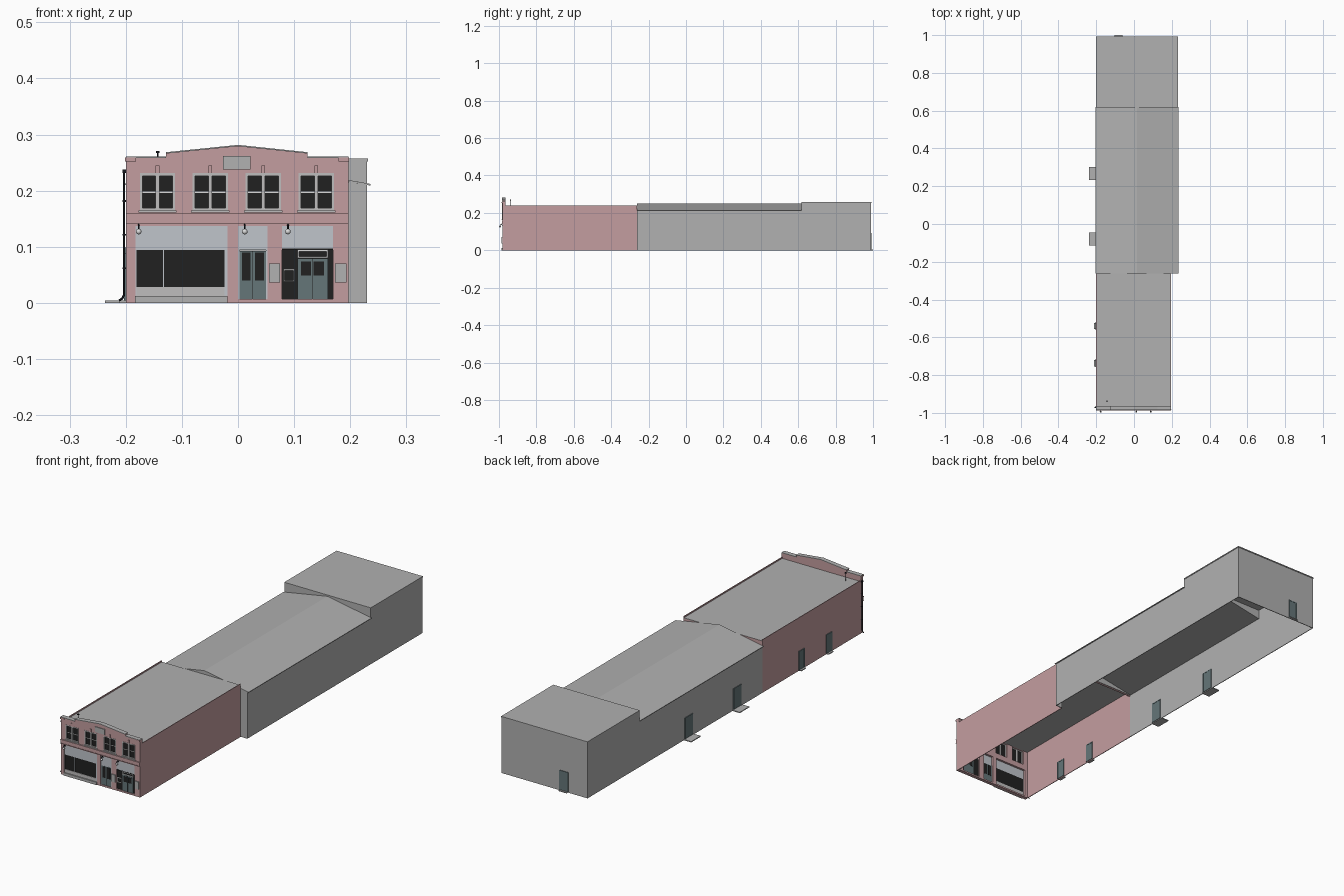
import bpy, bmesh, math
from mathutils import Vector

if "Cube" in bpy.data.objects:
    bpy.data.objects.remove(bpy.data.objects["Cube"])


def mat(name, r, g, b):
    m = bpy.data.materials.new(name)
    m.diffuse_color = (r, g, b, 1)
    m.use_nodes = True
    m.node_tree.nodes["Principled BSDF"].inputs["Base Color"].default_value = m.diffuse_color
    return m


PINK = mat("pink_brick", 0.55, 0.34, 0.35)
GRAY = mat("gray_render", 0.44, 0.44, 0.44)
PANEL = mat("pale_blue_panel", 0.53, 0.56, 0.60)
TRIM = mat("pale_trim", 0.52, 0.51, 0.51)
TEAL = mat("teal_door", 0.13, 0.18, 0.19)
GLASS = mat("black_glass", 0.015, 0.015, 0.015)
WHITE = mat("white_frame", 0.72, 0.72, 0.72)
IRON = mat("dark_iron", 0.008, 0.009, 0.013)


def finish(name, bm, m):
    bmesh.ops.recalc_face_normals(bm, faces=bm.faces)
    me = bpy.data.meshes.new(name)
    bm.to_mesh(me)
    bm.free()
    if m:
        me.materials.append(m)
    ob = bpy.data.objects.new(name, me)
    bpy.context.collection.objects.link(ob)
    return ob


def boxes(name, spans, m):
    """One object made of boxes given as (x0, x1, y0, y1, z0, z1)."""
    bm = bmesh.new()
    for x0, x1, y0, y1, z0, z1 in spans:
        vs = bmesh.ops.create_cube(bm, size=1)["verts"]
        for v in vs:
            v.co = Vector((x0 + (v.co.x + .5) * (x1 - x0),
                           y0 + (v.co.y + .5) * (y1 - y0),
                           z0 + (v.co.z + .5) * (z1 - z0)))
    return finish(name, bm, m)


def prism(name, pts, y0, y1, m):
    """Extrude an x-z outline along y."""
    bm = bmesh.new()
    f = bm.faces.new([bm.verts.new((x, y0, z)) for x, z in pts])
    r = bmesh.ops.extrude_face_region(bm, geom=[f])
    for v in r["geom"]:
        if isinstance(v, bmesh.types.BMVert):
            v.co.y = y1
    return finish(name, bm, m)


def tube(name, pts, r, m):
    cu = bpy.data.curves.new(name, "CURVE")
    cu.dimensions = "3D"
    cu.bevel_depth, cu.bevel_resolution, cu.use_fill_caps = r, 1, True
    sp = cu.splines.new("POLY")
    sp.points.add(len(pts) - 1)
    for p, c in zip(sp.points, pts):
        p.co = (*c, 1)
    cu.materials.append(m)
    ob = bpy.data.objects.new(name, cu)
    bpy.context.collection.objects.link(ob)


T = 0.003                      # sheet wall thickness
F, FB = -0.982, -0.966         # facade front and back
J1, J2, B = -0.262, 0.618, 0.99  # section joints and rear end
L, R, RW = -0.2, 0.197, 0.23   # left, right, wide right

# Front section: side walls rising just above a flat roof
boxes("front_side_walls", [(L, L + T, FB, J1, 0, 0.24), (R - T, R, FB, J1, 0, 0.24)], PINK)
boxes("front_roof", [(L + T, R - T, FB, J1, 0.231, 0.234)], GRAY)
boxes("front_rear_strip", [(L + T, R - T, J1 - T, J1, 0.205, 0.234)], PINK)

# Middle section: walls and low gable roof
RX, RZ = 0.015, 0.251
boxes("middle_walls", [(L, L + T, J1, J2, 0, 0.212), (RW - T, RW, J1, J2, 0, 0.212),
                       (R, RW, J1, J1 + T, 0, 0.212)], GRAY)
prism("middle_roof", [(-0.205, 0.209), (RX, RZ - T), (0.236, 0.209),
                      (0.236, 0.212), (RX, RZ), (-0.205, 0.212)], J1, J2 + 0.002, GRAY)
prism("middle_gable", [(L, 0.21), (RW, 0.21), (RX, RZ - T)], J1, J1 + T, GRAY)

# Rear section: taller flat-roofed block
boxes("rear_walls", [(L, L + T, J2, B, 0, 0.252), (RW - T, RW, J2, B, 0, 0.252),
                     (L, RW, B - T, B, 0, 0.252)], GRAY)
prism("rear_step_wall", [(L, 0.209), (RX, RZ - T), (RW, 0.209), (RW, 0.254), (L, 0.254)],
      J2, J2 + T, GRAY)
boxes("rear_roof", [(L - 0.001, RW + 0.002, J2, B + 0.002, 0.252, 0.257)], GRAY)

# Facade with stepped pediment and cut openings
TOP = [(L, 0.258), (-0.128, 0.258), (-0.128, 0.266), (0, 0.279), (0.124, 0.266), (0.124, 0.258), (R, 0.258)]
facade = prism("facade", [(L, 0)] + TOP + [(R, 0)], F, FB, PINK)
WIN = [-0.1435, -0.0495, 0.045, 0.1395]
cuts = [(x - .0315, x + .0315, -1.1, -0.9, 0.163, 0.231) for x in WIN]
SHOPS = [(-0.183, -0.019), (0.0, 0.053), (0.078, 0.169)]
cuts += [(a, b, -1.1, -0.9, 0.007, 0.137) for a, b in SHOPS]
cutter = boxes("opening_cutter", cuts, None)
mod = facade.modifiers.new("openings", "BOOLEAN")
mod.object, mod.solver = cutter, "EXACT"
bpy.context.view_layer.objects.active = facade
bpy.ops.object.modifier_apply(modifier=mod.name)
bpy.data.objects.remove(cutter)

# Coping following the pediment
cy0, cy1 = F - 0.003, FB + 0.002
for i, (a, b) in enumerate(zip(TOP, TOP[1:])):
    if a[0] != b[0]:
        prism("coping_%d" % i, [a, b, (b[0], b[1] + .0025), (a[0], a[1] + .0025)], cy0, cy1, GRAY)
boxes("coping_end_blocks", [(L - .001, L + .018, F - .004, F, 0.252, 0.259),
                            (R - .018, R + .001, F - .004, F, 0.252, 0.259)], PINK)
boxes("name_plate", [(-0.027, 0.022, F - .003, F, 0.238, 0.262)], GRAY)
boxes("belt_course", [(L, R, F - .003, F, 0.142, 0.16)], PINK)
boxes("belt_ledge", [(L, R, F - .005, F, 0.158, 0.16), (L, R, F - .005, F, 0.141, 0.143)], PINK)

# Upper windows: frame, paired sashes, keystone
frames, glass, rails, keys = [], [], [], []
for x in WIN:
    frames += [(x - .0315, x + .0315, F - .001, F + .008, z0, z1) for z0, z1 in ((.163, .169), (.226, .231))]
    frames += [(x + a, x + b, F - .001, F + .008, .169, .226) for a, b in
               ((-.0315, -.027), (-.0035, .0035), (.027, .0315))]
    frames.append((x - .034, x + .034, F - .004, F, .161, .1645))
    glass.append((x - .027, x + .027, F + .004, F + .006, .169, .226))
    rails.append((x - .027, x + .027, F + .002, F + .004, .196, .198))
    keys.append((x - .0035, x + .0035, F - .003, F, .231, .245))
boxes("window_frames", frames, TRIM)
boxes("window_glass", glass, GLASS)
boxes("window_rails", rails, WHITE)
boxes("keystones", keys, PINK)

# Pale panels above each shop opening
boxes("sign_panels", [(a, b, F + .001, F + .006, 0.094, 0.137) for a, b in SHOPS], PANEL)

# Left shop window
boxes("shop_glass", [(-.181, -.024, F + .003, F + .006, 0.028, 0.094)], GLASS)
boxes("shop_window_frame", [(-.183, -.181, F + .001, F + .007, .013, .094),
                            (-.024, -.019, F + .001, F + .007, .013, .094),
                            (-.134, -.132, F + .001, F + .004, .028, .094)], PANEL)
boxes("shop_stall_riser", [(-.183, -.019, F + .001, F + .007, .007, .028)], TRIM)
boxes("shop_base", [(-.184, -.019, F - .004, F + .004, 0, .0125)], GRAY)


# Glazed double doors
def double_door(name, x0, x1, ztop, panes, z0, z1):
    boxes(name, [(x0, x1, F + .003, F + .009, .007, ztop)], TEAL)
    boxes(name + "_glass", [(a, b, F + .002, F + .01, z0, z1) for a, b in panes], GLASS)
    c = (x0 + x1) / 2
    boxes(name + "_gap", [(c - .0005, c + .0005, F + .002, F + .01, .007, ztop)], GLASS)


double_door("middle_door", .003, .05, .0925, [(.007, .022), (.030, .046)], .04, .09)
boxes("middle_door_frame", [(0, .003, F + .001, F + .009, .007, .094),
                            (.05, .053, F + .001, F + .009, .007, .094)], PANEL)
boxes("right_shop_backing", [(.078, .169, F + .006, F + .008, .007, .097)], GLASS)
boxes("right_shop_front", [(.078, .169, F + .0005, F + .006, .094, .097)], GLASS)
double_door("right_door", .106, .16, .079, [(.112, .130), (.135, .153)], .049, .074)


# White framed lights
def ring(name, x0, x1, z0, z1, w):
    y0, y1 = F + .002, F + .006
    boxes(name, [(x0, x1, y0, y1, z0, z0 + w), (x0, x1, y0, y1, z1 - w, z1),
                 (x0, x0 + w, y0, y1, z0, z1), (x1 - w, x1, y0, y1, z0, z1)], WHITE)


ring("side_light_frame", .081, .101, .038, .06, .002)
ring("transom_frame", .106, .16, .08, .094, .0025)

# Wall plaques
boxes("wall_plaques", [(.055, .075, F - .004, F, .036, .07), (.173, .193, F - .004, F, .036, .07)], GRAY)

# Globe lamps on curved brackets
for i, x in enumerate((-.177, .012, .089)):
    tube("lamp_bracket_%d" % i, [(x, F, .132), (x, F - .004, .139), (x, F - .009, .139),
                                 (x, F - .012, .132)], .0016, IRON)
    bm = bmesh.new()
    bmesh.ops.create_uvsphere(bm, u_segments=12, v_segments=8, radius=.005)
    for v in bm.verts:
        v.co += Vector((x, F - .012, .127))
    for f in bm.faces:
        f.smooth = True
    finish("lamp_globe_%d" % i, bm, WHITE)

# Downpipe, its hopper and clips, and the roof vent
px, py = -.203, F + .012
tube("downpipe", [(px, py, .235), (px, py, .014), (px - .003, py, .008), (px - .009, py, .004)], .002, IRON)
boxes("downpipe_fittings", [(px - .003, px + .003, py - .004, py + .004, .231, .238)] +
      [(px - .003, px + .003, py - .003, py + .003, z, z + .003) for z in (.06, .12, .18)], IRON)
tube("roof_vent", [(-.143, -.938, .233), (-.143, -.938, .269)], .0016, IRON)
boxes("roof_vent_cap", [(-.1465, -.1395, -.9415, -.9345, .267, .2705)], IRON)

# Side doors with their steps, then the rear door
leaves, surrounds, steps = [], [], []
for y, h, w, sx, sw in ((-.54, .085, .017, -.211, .017), (-.737, .085, .017, -.211, .017),
                        (-.08, .095, .024, -.237, .034), (.267, .095, .024, -.237, .034)):
    leaves.append((L - .002, L + T + .002, y - w, y + w, .004, h))
    surrounds += [(L - .003, L + T + .003, y - w - .004, y - w, .004, h + .004),
                  (L - .003, L + T + .003, y + w, y + w + .004, .004, h + .004),
                  (L - .003, L + T + .003, y - w, y + w, h, h + .004)]
    steps.append((sx, L, y - sw, y + sw, 0, .004))
dx = -.082
leaves.append((dx - .018, dx + .018, B - T - .002, B + .002, .004, .088))
surrounds += [(dx - .022, dx - .018, B - T - .003, B + .003, .004, .092),
              (dx + .018, dx + .022, B - T - .003, B + .003, .004, .092),
              (dx - .018, dx + .018, B - T - .003, B + .003, .088, .092)]
steps.append((dx - .02, dx + .02, B, 1.0, 0, .004))
boxes("side_door_leaves", leaves, TEAL)
boxes("side_door_frames", surrounds, TEAL)
boxes("door_steps", steps, GRAY)
